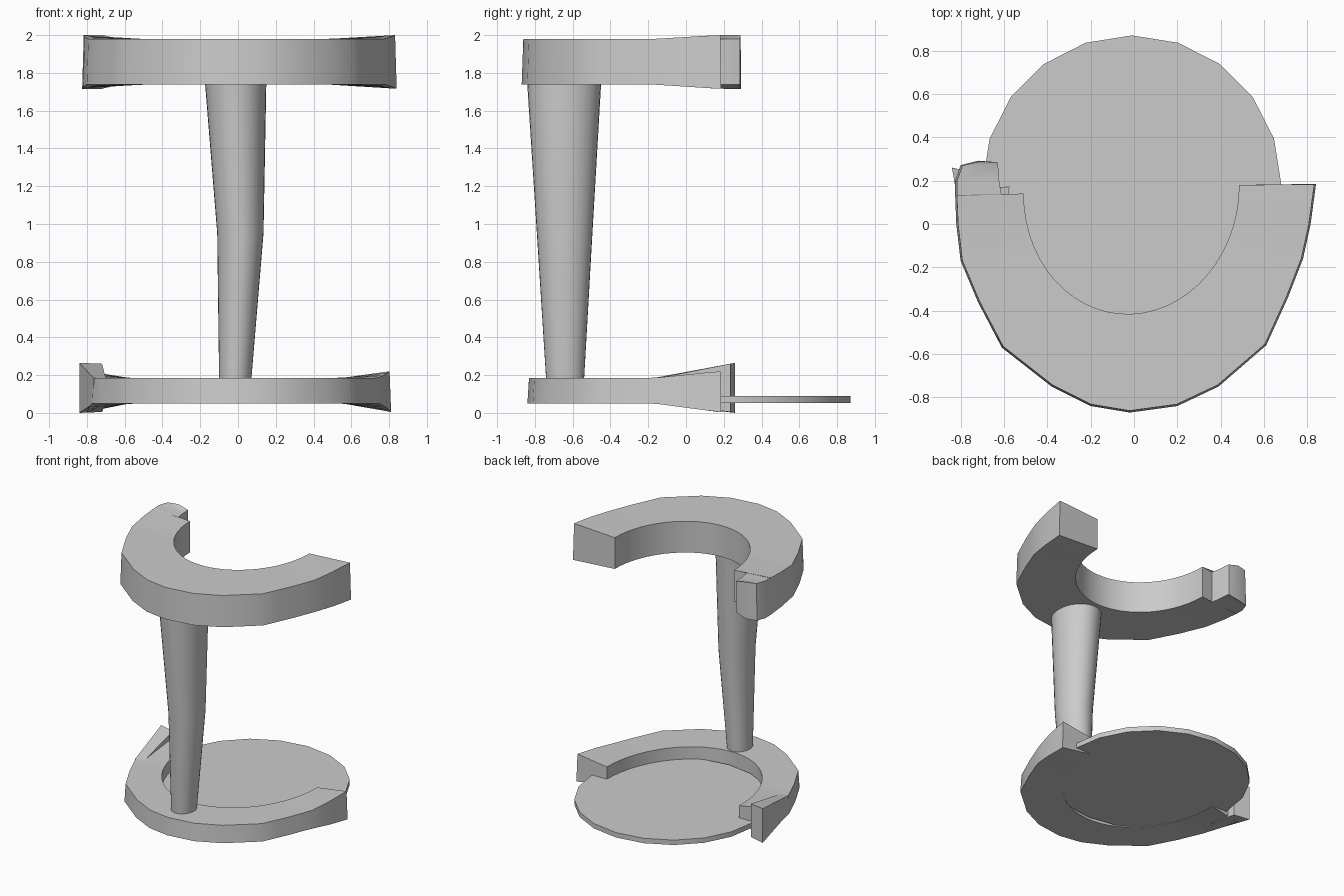
import bpy, bmesh, math

cube = bpy.data.objects.get("Cube")
if cube:
    bpy.data.objects.remove(cube)

grey = bpy.data.materials.new("plain grey")
grey.use_nodes = True
GREY = (0.6, 0.6, 0.6, 1)
grey.diffuse_color = GREY
grey.node_tree.nodes["Principled BSDF"].inputs["Base Color"].default_value = GREY


def finish(bm, name):
    bmesh.ops.remove_doubles(bm, verts=bm.verts, dist=0.0005)
    bmesh.ops.recalc_face_normals(bm, faces=bm.faces)
    mesh = bpy.data.meshes.new(name)
    bm.to_mesh(mesh)
    bm.free()
    ob = bpy.data.objects.new(name, mesh)
    bpy.context.collection.objects.link(ob)
    mesh.materials.append(grey)
    bpy.ops.object.select_all(action='DESELECT')
    bpy.context.view_layer.objects.active = ob
    ob.select_set(True)
    bpy.ops.object.shade_smooth_by_angle(angle=math.radians(32))
    return ob


def loft(name, sections):
    """Skin closed cross-sections of equal length and cap both ends."""
    bm = bmesh.new()
    loops = [[bm.verts.new(p) for p in s] for s in sections]
    n = len(loops[0])
    for a, b in zip(loops, loops[1:]):
        for i in range(n):
            j = (i + 1) % n
            bm.faces.new((a[i], a[j], b[j], b[i]))
    bm.faces.new(loops[0])
    bm.faces.new(loops[-1])
    return finish(bm, name)


# Outer outline of the open ring, from the +x end round the front to the -x end
OUTLINE = [(.84, .185), (.815, 0), (.78, -.16), (.71, -.34), (.61, -.56), (.39, -.75), (.2, -.84),
           (-.02, -.87), (-.2, -.84), (-.38, -.75), (-.61, -.57), (-.72, -.36), (-.80, -.17),
           (-.82, 0), (-.825, .13)]


def open_ring(name, lo, hi, drop, rise, inner, scale, extra):
    """C-shaped band whose outer edge thickens toward both ends."""
    rx, ry = inner
    outer = [OUTLINE[0]]
    for (ax, ay), (bx, by) in zip(OUTLINE, OUTLINE[1:]):
        outer += [((ax + bx) / 2, (ay + by) / 2), (bx, by)]
    pairs = []
    for i, (x, y) in enumerate(outer):
        a = math.pi * i / (len(outer) - 1)
        rim = (-.012 + rx * math.cos(a), .16 + .02 * math.cos(a) - ry * math.sin(a))
        k = scale if y < -.2 else scale + (1 - scale) * min(1, (y + .2) / .38)
        pairs.append(((x * scale, y * k), rim))
    sections = []
    for (ox, oy), (ix, iy) in pairs + extra:
        t = min(1, max(0, (oy + .17) / .34))
        sections.append([(ox, oy, lo - drop * t), (ox * .99, oy * .99, hi + rise * t),
                         (ix, iy, hi), (ix, iy, lo)])
    return loft(name, sections)


# Upper ring with a stepped tip on the -x side
open_ring("upper_ring", 1.738, 1.98, .022, .02, (.497, .575), 1,
          [((-.825, .135), (-.61, .125)), ((-.825, .2), (-.622, .2)),
           ((-.80, .272), (-.628, .28)), ((-.72, .292), (-.63, .285))])

# Lower ring and its short step
open_ring("lower_ring", .05, .185, .045, .035, (.565, .69), .965,
          [((-.80, .17), (-.575, .172))])

# Raised wedge on the -x end of the lower ring
loft("lower_ring_wedge", [
    [(-.765, -.17, .05), (-.765, -.17, .185), (-.70, -.15, .184), (-.70, -.15, .05)],
    [(-.84, .26, 0), (-.84, .26, .265), (-.72, .235, .26), (-.72, .235, .005)]])


def circle(cx, cy, z, rx, ry, n):
    return [(cx + rx * math.sin(2 * math.pi * i / n), cy + ry * math.cos(2 * math.pi * i / n), z)
            for i in range(n)]


# Base disc
loft("base_disc", [circle(-.01, .18, .052, .69, .69, 20), circle(-.01, .18, .09, .69, .69, 20)])

# Tapered, slightly bent post
loft("post", [circle(-.015, -.64, .17, .085, .1, 32),
              circle(.0125, -.6425, .95, .1225, .147, 32),
              circle(-.0125, -.645, 1.75, .1625, .196, 32)])
